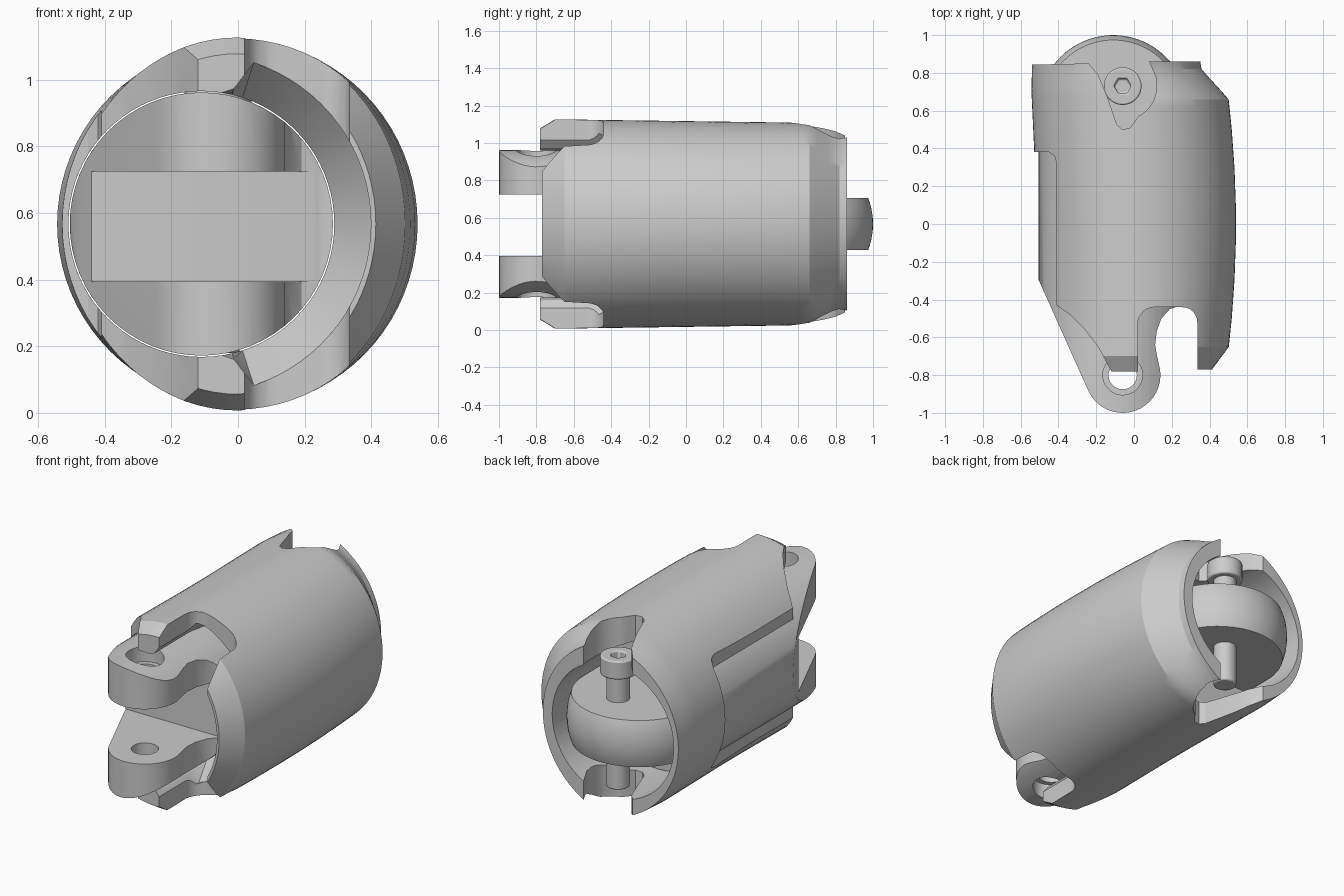
import bpy, bmesh
from math import sin, cos, pi, sqrt

if "Cube" in bpy.data.objects:
    bpy.data.objects.remove(bpy.data.objects["Cube"])

CZ = 0.567      # height of the long axis
CX = -0.11      # sideways offset of the inner core


def finish(name, bm):
    bmesh.ops.recalc_face_normals(bm, faces=bm.faces)
    me = bpy.data.meshes.new(name)
    bm.to_mesh(me)
    bm.free()
    ob = bpy.data.objects.new(name, me)
    bpy.context.collection.objects.link(ob)
    return ob


def loft(name, ys, point, n=80):
    """Closed solid along y; point(y, angle) gives (x, z)."""
    bm = bmesh.new()
    rings = []
    for y in ys:
        ring = []
        for i in range(n):
            x, z = point(y, 2 * pi * i / n)
            ring.append(bm.verts.new((x, y, z)))
        rings.append(ring)
    for a, b in zip(rings, rings[1:]):
        for i in range(n):
            j = (i + 1) % n
            bm.faces.new((a[i], a[j], b[j], b[i]))
    bm.faces.new(rings[0])
    bm.faces.new(rings[-1])
    return finish(name, bm)


def prism(name, outline, z0, z1):
    """Top-view outline extruded in z."""
    bm = bmesh.new()
    lo = [bm.verts.new((x, y, z0)) for x, y in outline]
    hi = [bm.verts.new((x, y, z1)) for x, y in outline]
    bm.faces.new(lo)
    bm.faces.new(hi)
    for i in range(len(lo)):
        j = (i + 1) % len(lo)
        bm.faces.new((lo[i], lo[j], hi[j], hi[i]))
    return finish(name, bm)


def arc(cx, cy, r, a0, a1, n):
    return [(cx + r * cos((a0 + (a1 - a0) * i / n) * pi / 180),
             cy + r * sin((a0 + (a1 - a0) * i / n) * pi / 180)) for i in range(n + 1)]


def circle(cx, cy, r, n=32):
    return arc(cx, cy, r, 0, 360, n)[:-1]


def box(x0, x1, y0, y1, z0, z1):
    return prism("cutter", [(x0, y0), (x1, y0), (x1, y1), (x0, y1)], z0, z1)


def boolean(ob, tool, op):
    m = ob.modifiers.new("cut", 'BOOLEAN')
    m.object, m.operation, m.solver = tool, op, 'EXACT'
    bpy.context.view_layer.objects.active = ob
    bpy.ops.object.modifier_apply(modifier=m.name)
    bpy.data.objects.remove(tool)


def smooth(ob, angle=30):
    bpy.ops.object.select_all(action='DESELECT')
    ob.select_set(True)
    bpy.context.view_layer.objects.active = ob
    bpy.ops.object.shade_smooth_by_angle(angle=angle * pi / 180)


def ramp(v, a, b):
    return max(0.0, min(1.0, (v - a) / (b - a)))


# Outer shell: bulged oval body, chamfered on the right at both ends
def shell_point(y, t):
    c, s = cos(t), sin(t)
    rx = 0.54 - 0.09 * y * y if c > 0 else 0.51 + 0.04 * ramp(y, 0.0, 0.85)
    rz = 0.55 - 0.014 * y
    side = ramp(c, 0.05, 0.5)
    front = ramp(-y, 0.65, 0.77) * 0.15 * side + ramp(-y, 0.70, 0.79) * 0.10 * (1 - side)
    back = ramp(y, 0.66, 0.82) * 0.24 * sqrt(max(0, c)) + ramp(y, 0.7, 0.86) * 0.02
    f = 1 - front - back
    return rx * c * f, CZ + rz * s * f


shell = loft("outer_shell", [-0.79, -0.77, -0.70, -0.65, -0.5, -0.3, -0.1, 0.1, 0.3, 0.5,
                             0.62, 0.66, 0.70, 0.76, 0.82, 0.88], shell_point)

# Shell trim seen from above: front hooks, side notches, bolt notch, open left side
outline = [(0.02, -0.78), (0.02, -0.53)]
outline += arc(0.11, -0.53, 0.09, 170, 90, 6)
outline += arc(0.255, -0.52, 0.08, 90, 0, 6)
outline += [(0.335, -0.77), (0.7, -0.77), (0.7, 0.86), (0.08, 0.86), (0.115, 0.78)]
outline += arc(-0.06, 0.73, 0.18, 0, -62, 8)
outline += [(-0.02, 0.51), (-0.06, 0.50), (-0.09, 0.525), (-0.14, 0.67), (-0.19, 0.79),
            (-0.24, 0.85), (-0.7, 0.84), (-0.7, 0.38), (-0.45, 0.38), (-0.42, 0.36),
            (-0.41, 0.32), (-0.41, -0.43), (-0.34, -0.48), (-0.26, -0.56),
            (-0.19, -0.65), (-0.12, -0.78)]
boolean(shell, prism("cutter", outline, -0.2, 1.4), 'INTERSECT')


# Bore, flared on the right side of the front mouth
def bore_point(y, t):
    r = 0.399 + 0.11 * ramp(-y, 0.30, 0.44) * ramp(cos(t), 0.22, 0.30)
    return CX + r * cos(t), CZ + r * sin(t)


boolean(shell, loft("cutter", [-0.9, -0.44, -0.30, 0.95], bore_point), 'DIFFERENCE')
smooth(shell)


# Inner core: round bar with a domed rear end
def core_point(y, t):
    r = 0.395 if y <= 0.605 else sqrt(max(0.0001, 0.395 ** 2 - (y - 0.605) ** 2))
    return CX + r * cos(t), CZ + r * sin(t)


dome = [0.605 + 0.395 * sin(i * pi / 28) for i in range(15)]
core = loft("inner_core", [-1.1] + dome, core_point, 64)
lug = [(-0.6, 1.2), (-0.6, -0.3), (-0.503, -0.3)]
lug += arc(-0.06, -0.8, 0.2, 205, 375, 20)
lug += [(0.12, -0.69), (0.112, -0.64), (0.12, -0.57), (0.145, -0.50),
        (0.19, -0.45), (0.24, -0.435), (0.4, -0.435), (0.4, 1.2)]
boolean(core, prism("cutter", lug, -0.2, 1.4), 'INTERSECT')

# Fork slot at the front, flat tongue at the rear
boolean(core, box(-0.8, 0.6, -1.3, -0.44, 0.395, 0.725), 'DIFFERENCE')
for z0, z1 in ((0.707, 1.3), (-0.2, 0.427)):
    boolean(core, box(-0.8, 0.6, 0.42, 1.3, z0, z1), 'DIFFERENCE')

# Pin holes with outer counterbores
boolean(core, prism("cutter", circle(-0.06, -0.8, 0.075), -0.2, 1.4), 'DIFFERENCE')
for z0, z1 in ((0.87, 1.4), (-0.2, 0.264)):
    boolean(core, prism("cutter", circle(-0.06, -0.8, 0.105), z0, z1), 'DIFFERENCE')
smooth(core)

# Hinge bolt with hex socket head
head = prism("bolt_head", circle(-0.06, 0.73, 0.1), 0.86, 0.97)
boolean(head, prism("cutter", circle(-0.06, 0.73, 0.045, 6), 0.91, 1.1), 'DIFFERENCE')
shaft = prism("bolt_shaft", circle(-0.06, 0.73, 0.065), 0.18, 0.87)
for ob in (head, shaft):
    m = ob.modifiers.new("edge", 'BEVEL')
    m.width, m.segments = 0.008, 2
    smooth(ob)
